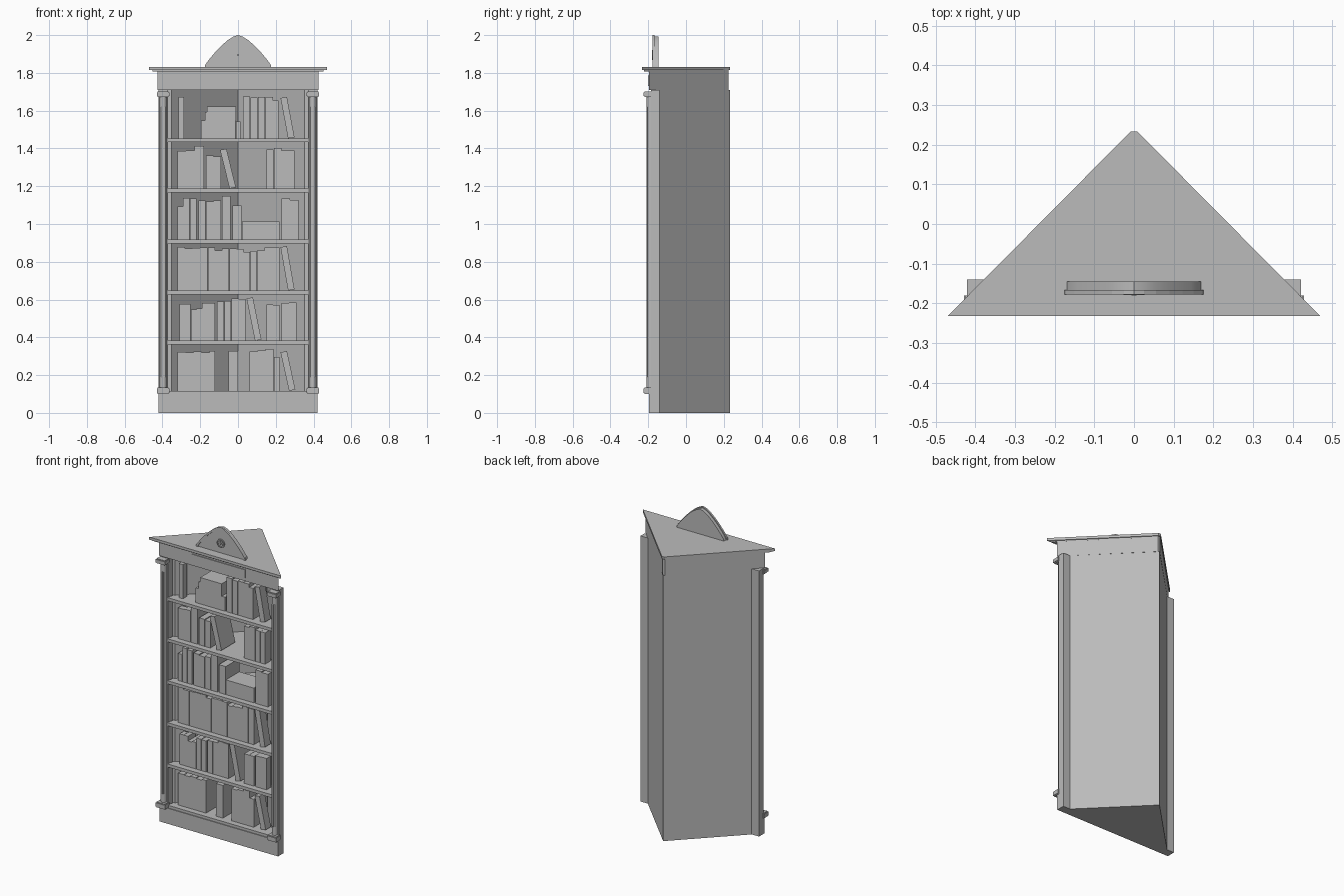
import bpy, bmesh, math, random

if "Cube" in bpy.data.objects:
    bpy.data.objects.remove(bpy.data.objects["Cube"])

random.seed(4)
gray = bpy.data.materials.new("plain_gray")
gray.diffuse_color = (0.5, 0.5, 0.5, 1)
gray.use_nodes = True
gray.node_tree.nodes["Principled BSDF"].inputs["Base Color"].default_value = gray.diffuse_color


def finish(name, bm, smooth=False):
    bmesh.ops.recalc_face_normals(bm, faces=bm.faces)
    me = bpy.data.meshes.new(name)
    bm.to_mesh(me)
    bm.free()
    me.materials.append(gray)
    ob = bpy.data.objects.new(name, me)
    bpy.context.collection.objects.link(ob)
    if smooth:
        bpy.ops.object.select_all(action='DESELECT')
        ob.select_set(True)
        bpy.context.view_layer.objects.active = ob
        bpy.ops.object.shade_smooth_by_angle(angle=math.radians(35))
    return ob


def prism(name, pts, lo, hi, axis='z', smooth=False):
    """Extrude a closed outline along z (plan outline) or y (front outline)."""
    bm = bmesh.new()

    def place(p, t):
        return (p[0], p[1], t) if axis == 'z' else (p[0], t, p[1])
    a = [bm.verts.new(place(p, lo)) for p in pts]
    b = [bm.verts.new(place(p, hi)) for p in pts]
    bm.faces.new(a)
    bm.faces.new(b[::-1])
    for i in range(len(pts)):
        j = (i + 1) % len(pts)
        bm.faces.new((a[i], a[j], b[j], b[i]))
    return finish(name, bm, smooth)


def box(name, x0, x1, y0, y1, z0, z1):
    return prism(name, [(x0, y0), (x1, y0), (x1, y1), (x0, y1)], z0, z1)


def circle(r, n):
    return [(r * math.cos(math.tau * i / n), 1.895 + r * math.sin(math.tau * i / n)) for i in range(n)]


def corner_plan(apex, front):
    """Triangular plan with 45 degree back sides and a clipped tip."""
    h = apex - front
    return [(-h, front), (h, front), (0.008, apex - 0.004), (-0.008, apex - 0.004)]


def tube_rim(name, outlines, closed):
    """Bridge four matching outlines (x, y, z) into a raised rim."""
    bm = bmesh.new()
    loops = [[bm.verts.new(p) for p in o] for o in outlines]
    n = len(loops[0])
    for k in range(4):
        p, q = loops[k], loops[(k + 1) % 4]
        for i in range(n if closed else n - 1):
            j = (i + 1) % n
            bm.faces.new((p[i], p[j], q[j], q[i]))
    if not closed:
        for i in (0, -1):
            bm.faces.new([l[i] for l in loops])
    return finish(name, bm)


# carcass: back walls, plinth, frieze and top board
for s, side in ((-1, "left"), (1, "right")):
    prism(side + "_back_wall", [(s * 0.37, -0.14), (0, 0.232), (0, 0.212), (s * 0.352, -0.14)], 0, 1.71)
prism("plinth", [(-0.37, -0.195), (0.37, -0.195), (0.37, -0.14), (0, 0.23), (-0.37, -0.14)], 0, 0.10)
prism("frieze", corner_plan(0.23, -0.195), 1.71, 1.812)
box("frieze_panel", -0.19, 0.19, -0.201, -0.19, 1.73, 1.785)
prism("cornice_lower", corner_plan(0.23, -0.222), 1.808, 1.818)
prism("top_board", corner_plan(0.238, -0.232), 1.815, 1.832)

# shelves, the lowest one caps the plinth
shelf_tops = [0.117, 0.382, 0.648, 0.918, 1.188, 1.453]
for z in shelf_tops:
    prism("shelf", [(-0.37, -0.19), (0.37, -0.19), (0.36, -0.14), (0, 0.22), (-0.36, -0.14)], z - 0.02, z)

# pilasters with half round shafts, ribs, capitals and feet
for s, side in ((-1, "left"), (1, "right")):
    c = s * 0.396
    box(side + "_pilaster", c - 0.026, c + 0.026, -0.185, -0.14, 0, 1.71)
    box(side + "_plinth_block", c - 0.026, c + 0.026, -0.195, -0.18, 0, 0.10)
    arc = [(c + 0.019 * math.cos(a), -0.185 - 0.023 * math.sin(a))
           for a in [math.pi * i / 10 for i in range(11)]]
    prism(side + "_column", arc, 0.10, 1.70, smooth=True)
    for k in (-1, 0, 1):
        x = c + k * 0.009
        box(side + "_column_rib", x - 0.002, x + 0.002, -0.210 + 0.003 * abs(k), -0.19, 0.19, 1.62)
    for z0, z1 in ((0.10, 0.135), (1.672, 1.702)):
        for grow, inset in ((0.033, 0.005), (0.029, 0)):
            box(side + "_column_block", c - grow, c + grow, -0.192 - grow, -0.18, z0 + inset, z1 - inset)

# arched crest: recessed face inside a raised rim
half_arch = [(0.176, 1.832), (0.172, 1.845), (0.15, 1.875), (0.122, 1.908),
             (0.09, 1.942), (0.056, 1.972), (0.025, 1.992), (0, 2.0)]


def arch(scale):
    pts = [(x * scale, 1.832 + (z - 1.832) * scale) for x, z in half_arch]
    return pts + [(-x, z) for x, z in pts[-2::-1]]


prism("crest_face", arch(0.96), -0.172, -0.145, 'y', True)
tube_rim("crest_rim", [[(x, y, z) for x, z in arch(k)]
                       for k, y in ((1, -0.166), (1, -0.178), (0.92, -0.178), (0.92, -0.166))], False)

# round rosette: ring, four petals and a button
tube_rim("rosette_ring", [[(x, y, z) for x, z in circle(r, 20)]
                          for r, y in ((0.027, -0.17), (0.027, -0.179), (0.021, -0.179), (0.021, -0.17))], True)
for i in range(4):
    t = math.pi / 4 + i * math.pi / 2
    pts = [(0.003, 0), (0.012, 0.006), (0.021, 0), (0.012, -0.006)]
    prism("rosette_petal", [(u * math.cos(t) - v * math.sin(t), 1.895 + u * math.sin(t) + v * math.cos(t))
                            for u, v in pts], -0.178, -0.17, 'y')
prism("rosette_button", circle(0.006, 10), -0.18, -0.17, 'y')


# books stand in a line at the front and reach back towards the walls
def book(name, x0, x1, z0, z1):
    far = max(abs(x0), abs(x1))
    depth = max(0.035, min(0.14, 0.357 - far))
    return box(name, x0, x1, -0.152, -0.152 + depth, z0, z1)


def book_run(z, start, end, height):
    """Fill a stretch of shelf with books about 0.04 wide."""
    n = max(1, round((end - start) / 0.04)) if height > 0.12 else 1
    w = (end - start) / n
    for i in range(n):
        top = height + (random.uniform(-0.009, 0.009) if n > 1 else 0)
        book("book", start + i * w, start + (i + 1) * w - 0.001, z, z + top)


# runs per shelf in hundredths: start, end, height
bottom_runs = [
    [(-32, -15, 21), (-15, -12, 21), (-5, 0, 21), (6, 19, 21.5), (19, 22, 18)],
    [(-31, -25, 19), (-25, -19, 17), (-19, -12, 20.5), (-11, 4, 21.5), (15, 22, 18.5), (23, 31, 20.5)],
    [(-32, -28, 23), (-28, -16, 22), (-16, 3, 22), (3, 10, 21), (10, 22, 22)],
]
top_runs = [
    [(-32, -29, 17.5), (-29, -22, 22), (-21, -9, 20), (-8.5, -4, 23), (-3, 2, 18), (2, 22, 9.5), (23, 32, 21)],
    [(-32, -23, 20), (-23, -18, 22.5), (-17, -9, 17.5), (15, 23, 21), (23, 30, 21)],
    [(-31.5, -28.5, 22), (-1, 1.5, 9), (2.6, 18.5, 22), (18.6, 21.5, 20)],
]
for z, row in zip(shelf_tops, bottom_runs + top_runs):
    for x0, x1, h in row:
        book_run(z, x0 / 100, x1 / 100, h / 100)

# lying stack on the highest shelf
z = shelf_tops[5]
for x0, x1, a, b in ((-0.195, -0.012, 0, 0.095), (-0.175, -0.01, 0.095, 0.14), (-0.163, -0.01, 0.14, 0.17)):
    book("lying_book", x0, x1, z + a, z + b)

# leaning books: shelf index, top left x, bottom left x, height
for k, xt, xb, h in ((0, 0.225, 0.27, 0.21), (1, 0.045, 0.09, 0.23), (2, 0.225, 0.265, 0.235),
                     (4, -0.095, -0.045, 0.21), (5, 0.225, 0.265, 0.22)):
    z, w = shelf_tops[k], 0.034
    back = max(-0.115, min(-0.012, 0.205 - xb - w))
    prism("leaning_book", [(xb, z), (xb + w, z + 0.006), (xt + w, z + h), (xt, z + h - 0.006)],
          -0.152, back, 'y')
